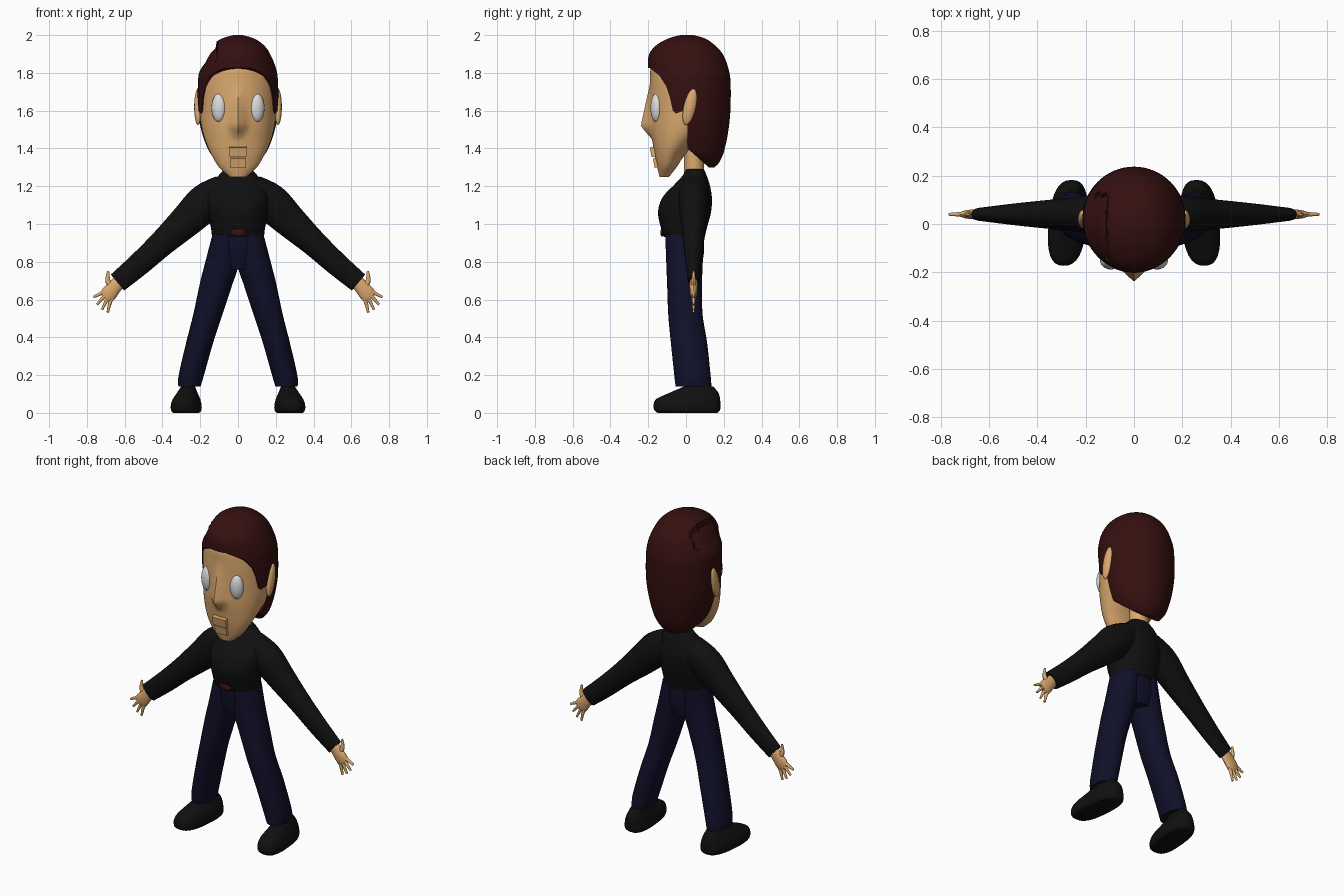
import bpy, bmesh, math
from mathutils import Vector, Matrix

if "Cube" in bpy.data.objects:
    bpy.data.objects.remove(bpy.data.objects["Cube"])


def material(name, *rgb):
    m = bpy.data.materials.new(name)
    m.use_nodes = True
    m.diffuse_color = (*rgb, 1)
    m.node_tree.nodes["Principled BSDF"].inputs["Base Color"].default_value = (*rgb, 1)
    return m


SKIN = material("skin", 0.72, 0.40, 0.16)
HAIR = material("dark red hair", 0.036, 0.005, 0.005)
BLACK = material("black cloth", 0.005, 0.005, 0.005)
NAVY = material("navy cloth", 0.005, 0.005, 0.022)
EYE = material("eye white", 0.72, 0.72, 0.72)
BUCKLE = material("buckle red", 0.05, 0.005, 0.005)
SIDES = (("left", 1), ("right", -1))
parts = []


def finish(name, bm, mat):
    bmesh.ops.recalc_face_normals(bm, faces=bm.faces)
    me = bpy.data.meshes.new(name)
    bm.to_mesh(me)
    bm.free()
    me.materials.append(mat)
    ob = bpy.data.objects.new(name, me)
    bpy.context.collection.objects.link(ob)
    parts.append(ob)
    return ob


def spline(keys, steps):
    """Catmull-Rom interpolation through tuples of numbers."""
    out = []
    last = len(keys) - 1
    for i in range(last):
        a, b, c, d = (keys[min(max(i + k, 0), last)] for k in (-1, 0, 1, 2))
        for s in range(steps):
            t = s / steps
            out.append([q + t / 2 * (r - p + t * (2 * p - 5 * q + 4 * r - w + t * (3 * (q - r) + w - p)))
                        for p, q, r, w in zip(a, b, c, d)])
    return out + [list(keys[-1])]


def loft(name, frames, mat, n=24, power=2, shape=None):
    """Skin closed rings, each given as centre and two half-axis vectors."""
    bm = bmesh.new()
    rings = []
    for c, u, v in frames:
        ring = []
        for k in range(n):
            a = 2 * math.pi * k / n
            x, y = (math.copysign(abs(f) ** (2 / power), f) for f in (math.cos(a), math.sin(a)))
            p = c + u * x + v * y
            ring.append(bm.verts.new(shape(p) if shape else p))
        rings.append(ring)
    for lo, hi in zip(rings, rings[1:]):
        for k in range(n):
            j = (k + 1) % n
            bm.faces.new((lo[k], lo[j], hi[j], hi[k]))
    bm.faces.new(rings[0])
    bm.faces.new(rings[-1])
    return finish(name, bm, mat)


def stack(name, keys, mat, side=1, steps=5, **kw):
    """Level rings from (z, x min, x max, y front, y back)."""
    frames = [(Vector((side * (x0 + x1) / 2, (y0 + y1) / 2, z)),
               Vector(((x1 - x0) / 2, 0, 0)), Vector((0, (y1 - y0) / 2, 0)))
              for z, x0, x1, y0, y1 in spline(keys, steps)]
    return loft(name, frames, mat, **kw)


def even(*keys):
    """Symmetric level rings from (z, half width, y front, y back)."""
    return [(z, -w, w, y0, y1) for z, w, y0, y1 in keys]


def tube(name, keys, mat, side, steps=4, n=16):
    """Limb in the xz plane from (x, z, in-plane radius, y radius)."""
    pts = spline(keys, steps)
    frames = []
    for i, (x, z, r, ry) in enumerate(pts):
        a, b = pts[max(i - 1, 0)], pts[min(i + 1, len(pts) - 1)]
        d = Vector((b[0] - a[0], 0, b[1] - a[1])).normalized()
        frames.append((Vector((side * x, 0.04, z)), Vector((-d.z * side, 0, d.x)) * r, Vector((0, ry, 0))))
    return loft(name, frames, mat, n=n)


def placed(loc, size, turn, axis):
    return (Matrix.Translation(loc) @ Matrix.Rotation(turn, 4, axis)
            @ Matrix.Diagonal((*size, 1)))


def ball(name, loc, size, mat, turn=0, axis="Z"):
    bm = bmesh.new()
    bmesh.ops.create_uvsphere(bm, u_segments=24, v_segments=16, radius=1,
                              matrix=placed(loc, size, turn, axis))
    return finish(name, bm, mat)


def box(name, loc, size, mat, turn=0):
    bm = bmesh.new()
    bmesh.ops.create_cube(bm, size=1, matrix=placed(loc, size, turn, "X"))
    return finish(name, bm, mat)


# Head with a ridge nose drawn out of the face
def nose(p):
    if p.y < -0.05 and 1.45 < p.z < 1.74:
        h = (1.74 - p.z) / 0.22 if p.z > 1.52 else (p.z - 1.45) / 0.07
        p.y -= 0.05 * h * max(0, 1 - abs(p.x) / (0.03 + 0.03 * h))
    return p


stack("head", even((1.25, .045, -.14, -.09), (1.30, .10, -.152, -.05), (1.36, .137, -.165, -.01),
                   (1.42, .165, -.175, .05), (1.50, .19, -.188, .15), (1.60, .202, -.19, .20),
                   (1.75, .202, -.19, .20), (1.83, .18, -.185, .18), (1.90, .13, -.14, .14),
                   (1.94, .07, -.08, .09)), SKIN, n=64, shape=nose)
stack("neck", even((1.24, .055, -.01, .095), (1.45, .055, -.01, .095)), SKIN)


# Hair volume, stepped down beside the parting, opened by a side profile
def parting(p):
    if p.x < -0.115 and p.y < 0.12 and p.z > 1.8:
        f = min(1, (p.z - 1.8) / 0.08)
        p.z -= 0.025 * f
        p.x += 0.008 * f
    return p


hair = stack("hair", even((1.30, .05, .05, .15), (1.325, .10, -.02, .175), (1.38, .15, -.09, .20),
                          (1.48, .19, -.16, .222), (1.60, .212, -.19, .235), (1.75, .212, -.20, .236),
                          (1.82, .202, -.202, .225), (1.89, .175, -.198, .20), (1.94, .143, -.165, .16),
                          (1.98, .09, -.10, .105), (2.0, .025, -.03, .04)), HAIR, n=64, shape=parting)
outline = ((-.5, 1.83), (-.19, 1.825), (-.14, 1.785), (-.105, 1.73), (-.085, 1.67), (-.07, 1.60),
           (-.055, 1.585), (-.01, 1.60), (.008, 1.55), (.008, 1.40), (.12, 1.30), (.12, 1.2), (-.5, 1.2))
bm = bmesh.new()
face = bm.faces.new([bm.verts.new((-.4, y, z)) for y, z in outline])
pulled = bmesh.ops.extrude_face_region(bm, geom=[face])["geom"]
bmesh.ops.translate(bm, vec=(.8, 0, 0), verts=[g for g in pulled if isinstance(g, bmesh.types.BMVert)])
cutter = finish("hair_cutter", bm, HAIR)
cutter.hide_render = True
mod = hair.modifiers.new("opening", "BOOLEAN")
mod.operation, mod.solver, mod.object = "DIFFERENCE", "EXACT", cutter
bpy.context.view_layer.objects.active = hair
bpy.ops.object.modifier_apply(modifier="opening")
parts.remove(cutter)
bpy.data.objects.remove(cutter)

# Mouth: two blocky lips
box("upper_lip", (0, -.172, 1.382), (.09, .03, .052), SKIN, 0.2)
box("lower_lip", (0, -.156, 1.325), (.078, .03, .05), SKIN, 0.2)

# Torso and belt buckle
stack("torso", even((.93, .138, -.115, .10), (.97, .142, -.13, .108), (1.06, .158, -.148, .132),
                    (1.14, .168, -.125, .137), (1.21, .14, -.06, .125), (1.26, .10, -.015, .108),
                    (1.29, .07, -.005, .095)), BLACK, n=32)
ball("belt_buckle", (0, -.124, .955), (.04, .012, .022), BUCKLE)
stack("pelvis", even((.76, .09, -.085, .08), (.85, .135, -.105, .095), (.945, .132, -.11, .095)), NAVY)

fingers = {"index": (.717, .637, .765, .613), "middle": (.704, .622, .747, .573),
           "ring": (.69, .606, .72, .546), "little": (.675, .592, .69, .531)}

for label, s in SIDES:
    # Face details
    ball(label + "_eye", (s * .102, -.157, 1.615), (.039, .03, .075), EYE, s * 0.35)
    ball(label + "_ear", (s * .212, .02, 1.62), (.02, .032, .098), SKIN, -0.22, "X")

    # Sleeve, hand and fingers
    tube(label + "_arm", ((.07, 1.18, .085, .075), (.17, 1.115, .10, .08), (.27, 1.02, .088, .068),
                          (.40, .90, .07, .055), (.52, .79, .062, .042), (.638, .69, .055, .027)),
         BLACK, s, n=24)
    tube(label + "_palm", ((.615, .71, .035, .02), (.655, .665, .038, .021), (.685, .63, .042, .018),
                           (.705, .61, .032, .012)), SKIN, s)
    for finger, (x0, z0, x1, z1) in fingers.items():
        tube(f"{label}_{finger}_finger", ((x0 - .015, z0 + .015, .01, .01), (x0, z0, .0105, .01),
                                          (x1, z1, .006, .006)), SKIN, s, n=10)
    tube(label + "_thumb", ((.655, .655, .015, .014), (.688, .695, .014, .012),
                            (.687, .75, .006, .006)), SKIN, s, n=10)

    # Trouser leg
    stack(label + "_trouser_leg", ((.14, .198, .316, -.055, .135), (.20, .18, .314, -.062, .13),
                                   (.37, .132, .275, -.08, .112), (.52, .083, .237, -.094, .088),
                                   (.68, .03, .203, -.10, .085), (.78, .0, .178, -.104, .088),
                                   (.945, .0, .135, -.11, .095)), NAVY, s, n=28)

    # Shoe with the toe turned out
    def toe_out(p, s=s):
        p.x -= s * 0.09 * p.y
        return p

    stack(label + "_shoe", ((0, .21, .34, -.15, .165), (.015, .197, .352, -.168, .18),
                            (.045, .197, .352, -.172, .182), (.075, .205, .342, -.155, .18),
                            (.105, .22, .325, -.09, .172), (.14, .235, .305, -.01, .145)),
          BLACK, s, n=32, power=2.6, shape=toe_out)

# Smooth shading with crisp creases
bpy.ops.object.select_all(action="DESELECT")
for ob in parts:
    ob.select_set(True)
bpy.context.view_layer.objects.active = parts[0]
bpy.ops.object.shade_smooth_by_angle(angle=math.radians(40))
